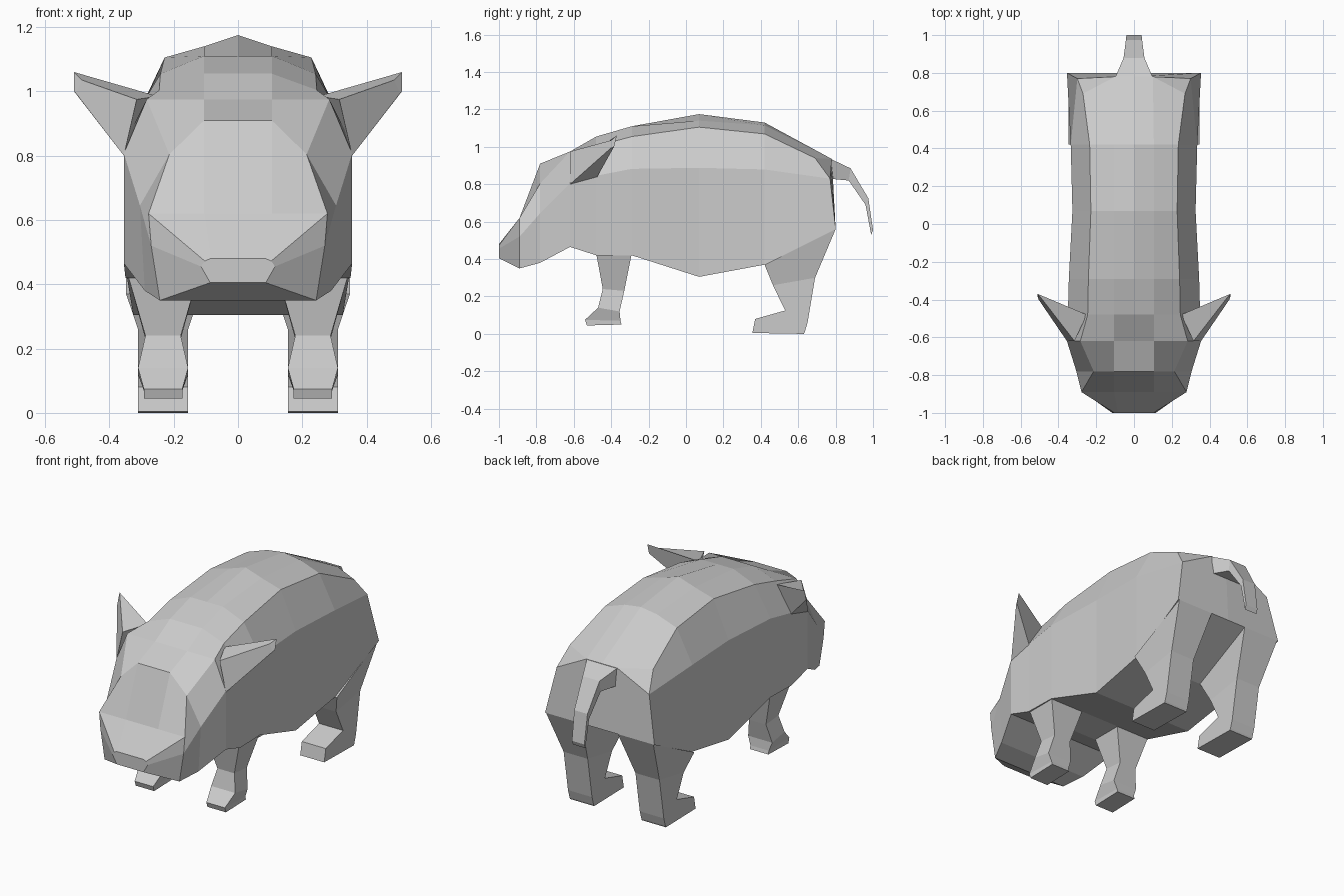
import bpy
import bmesh
from mathutils import Vector

cube = bpy.data.objects.get("Cube")
if cube:
    bpy.data.objects.remove(cube, do_unlink=True)

GREY = (0.6, 0.6, 0.6, 1)
hide = bpy.data.materials.new("plain_grey")
hide.use_nodes = True
hide.diffuse_color = GREY
hide.node_tree.nodes["Principled BSDF"].inputs["Base Color"].default_value = GREY


def loft(name, rings, closed):
    """Bridge rings of points, cap both ends and mirror across the middle."""
    bm = bmesh.new()
    rows = [[bm.verts.new(point) for point in ring] for ring in rings]
    count = len(rows[0])
    for near, far in zip(rows, rows[1:]):
        for i in range(count if closed else count - 1):
            j = (i + 1) % count
            bm.faces.new((near[i], near[j], far[j], far[i]))
    bm.faces.new(rows[0])
    bm.faces.new(reversed(rows[-1]))
    bmesh.ops.remove_doubles(bm, verts=bm.verts[:], dist=0.001)
    bmesh.ops.recalc_face_normals(bm, faces=bm.faces[:])
    mesh = bpy.data.meshes.new(name)
    bm.to_mesh(mesh)
    bm.free()
    mesh.materials.append(hide)
    obj = bpy.data.objects.new(name, mesh)
    bpy.context.collection.objects.link(obj)
    obj.modifiers.new("Mirror", 'MIRROR')


def section(y, bottom, top, width, crown=0.105, crown_level=1.0,
            shoulder=0.7, shoulder_level=0.92, flank_level=0.67,
            side=1.0, belly=0.15):
    """Half cross-section from spine to belly; levels run from bottom to top,
    shoulder and side are shares of the half width."""
    outline = [(0, 1), (crown, crown_level), (shoulder * width, shoulder_level),
               (width, flank_level), (side * width, 0), (belly, 0), (0, 0)]
    return [Vector((x, y, bottom + level * (top - bottom))) for x, level in outline]


# Head: blunt snout, broad muzzle and sloping forehead
snout = section(y=-1, bottom=0.405, top=0.48, width=0.115, crown=0.085,
                shoulder=0.9, shoulder_level=0.9, side=0.75, belly=0.05)
muzzle = section(y=-0.89, bottom=0.35, top=0.62, width=0.27,
                 shoulder=1.03, shoulder_level=1, flank_level=0.63, side=0.9)
forehead = section(y=-0.78, bottom=0.38, top=0.91, width=0.305,
                   shoulder_level=0.8, flank_level=0.5, side=0.95)
brow = section(y=-0.62, bottom=0.465, top=0.975, width=0.355,
               shoulder=0.8, shoulder_level=1)

# Trunk: neck and shoulders, arched back, hips
neck = section(y=-0.48, bottom=0.42, top=1.055, width=0.35)
withers = section(y=-0.29, bottom=0.42, top=1.11, width=0.345)
back = section(y=0.07, bottom=0.305, top=1.175, width=0.326, crown_level=0.96)
hips = section(y=0.42, bottom=0.37, top=1.13, width=0.335, crown_level=0.98)

# Rump: bevelled upper corner, then a flat end that closes the bevel
rump = [Vector(point) for point in (
    (0, 0.78, 0.935), (0.1, 0.78, 0.935), (0.27, 0.69, 0.94), (0.3, 0.77, 0.83),
    (0.355, 0.8, 0.56), (0.13, 0.8, 0.56), (0, 0.8, 0.56))]
rump_end = rump.copy()
rump_end[2] = rump[1].lerp(rump[3], 0.5)

loft("body", [snout, muzzle, forehead, brow, neck, withers, back, hips,
              rump, rump_end], closed=False)

LEG_X = 0.233


def leg_ring(front, rear, half_width):
    """Level ring of a leg; front and rear edges are given as (y, z)."""
    inner, outer = LEG_X - half_width, LEG_X + half_width
    return [(inner, *front), (outer, *front), (outer, *rear), (inner, *rear)]


# Front legs: hip, narrow ankle, swelling, toe and sole
loft("front_legs", [
    leg_ring(front=(-0.48, 0.43), rear=(-0.29, 0.43), half_width=0.11),
    leg_ring(front=(-0.445, 0.24), rear=(-0.33, 0.23), half_width=0.055),
    leg_ring(front=(-0.47, 0.14), rear=(-0.355, 0.12), half_width=0.078),
    leg_ring(front=(-0.54, 0.075), rear=(-0.35, 0.07), half_width=0.06),
    leg_ring(front=(-0.53, 0.045), rear=(-0.345, 0.05), half_width=0.06),
], closed=True)

# Hind legs: thigh, hock, ankle, long foot and sole
loft("hind_legs", [
    leg_ring(front=(0.42, 0.37), rear=(0.8, 0.56), half_width=0.115),
    leg_ring(front=(0.465, 0.26), rear=(0.69, 0.3), half_width=0.078),
    leg_ring(front=(0.53, 0.125), rear=(0.65, 0.06), half_width=0.078),
    leg_ring(front=(0.37, 0.08), rear=(0.635, 0.01), half_width=0.078),
    leg_ring(front=(0.355, 0.005), rear=(0.63, 0), half_width=0.078),
], closed=True)

# Ears: broad base behind the brow, sweeping out and back to a thin tip
ear_base = [(0.315, -0.62, 0.975), (0.355, -0.62, 0.8),
            (0.34, -0.48, 0.83), (0.25, -0.48, 0.985)]
ear_tip = [(0.485, -0.4, 1.035), (0.505, -0.4, 0.995),
           (0.51, -0.385, 1), (0.51, -0.37, 1.06)]
loft("ears", [ear_base, ear_tip], closed=True)


def tail_ring(upper, lower, half_width):
    """Half ring of the tail; upper and lower edges are given as (y, z)."""
    return [(0, *upper), (half_width, *upper), (half_width, *lower), (0, *lower)]


# Tail: wide root that bends down to a blunt end
loft("tail", [
    tail_ring(upper=(0.775, 0.935), lower=(0.765, 0.83), half_width=0.1),
    tail_ring(upper=(0.88, 0.885), lower=(0.87, 0.82), half_width=0.055),
    tail_ring(upper=(0.975, 0.725), lower=(0.96, 0.69), half_width=0.043),
    tail_ring(upper=(1, 0.555), lower=(0.99, 0.53), half_width=0.04),
], closed=False)
